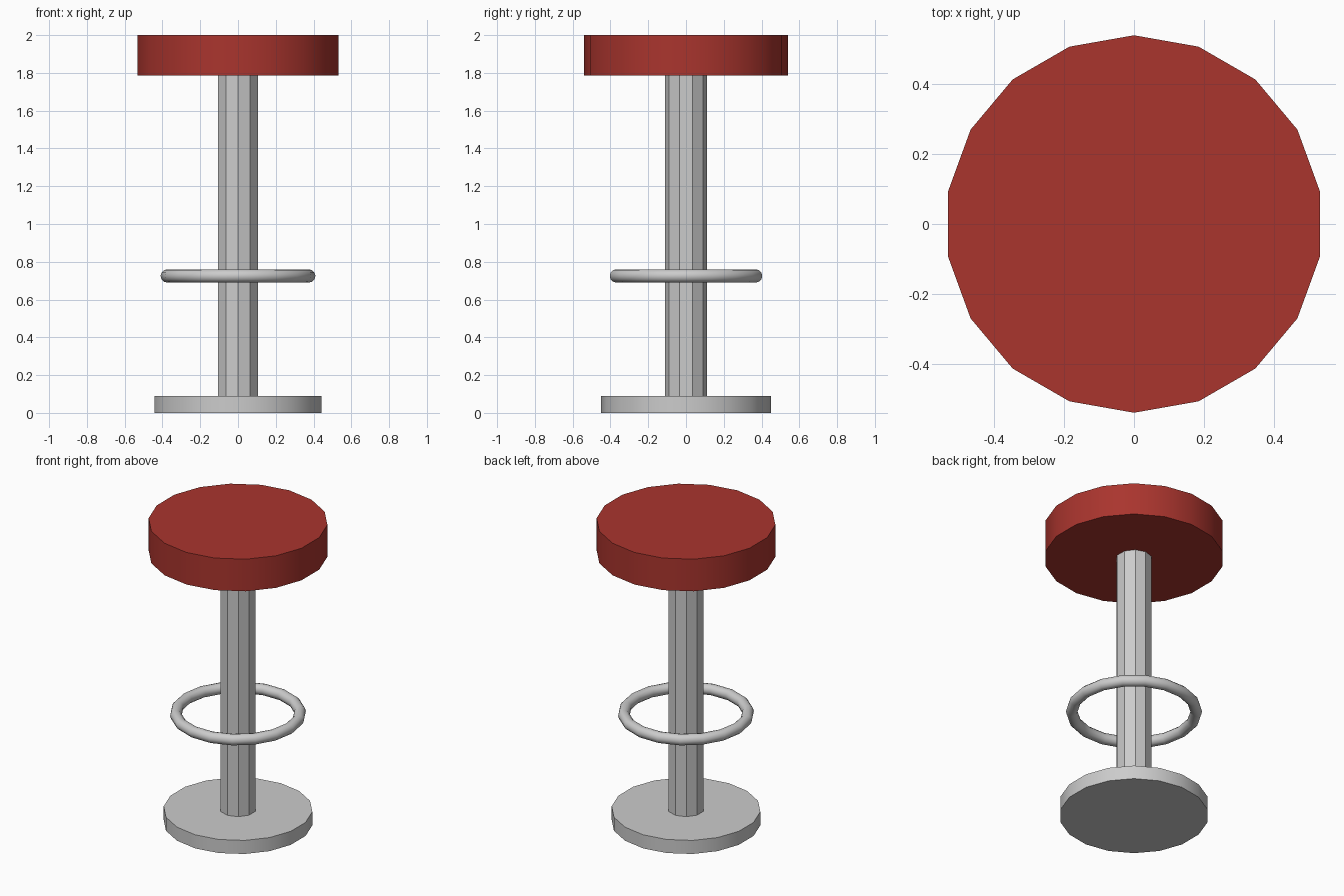
import bpy
from math import radians

if "Cube" in bpy.data.objects:
    bpy.data.objects.remove(bpy.data.objects["Cube"])


def material(name, color):
    mat = bpy.data.materials.new(name)
    mat.diffuse_color = color
    mat.use_nodes = True
    mat.node_tree.nodes["Principled BSDF"].inputs["Base Color"].default_value = mat.diffuse_color
    return mat


def disc(name, sides, radius, z0, z1, mat=None):
    """Upright prism from z0 to z1, smooth where neighbouring faces are shallow."""
    bpy.ops.mesh.primitive_cylinder_add(
        vertices=sides, radius=radius, depth=z1 - z0, location=(0, 0, (z0 + z1) / 2))
    obj = bpy.context.object
    obj.name = name
    bpy.ops.object.shade_smooth_by_angle(angle=radians(30))
    if mat:
        obj.data.materials.append(mat)
    return obj


red = material("red_cushion", (0.40, 0.035, 0.027, 1))

# Floor plate, column and cushion
disc("base", 18, 0.449, 0.0, 0.09)
disc("column", 10, 0.11, 0.09, 1.79)
disc("seat", 18, 0.54, 1.787, 2.0, red)

# Foot ring
bpy.ops.mesh.primitive_torus_add(
    major_segments=18, minor_segments=12, major_radius=0.375, minor_radius=0.035,
    location=(0, 0, 0.725))
bpy.context.object.name = "foot_ring"
bpy.ops.object.shade_smooth()
